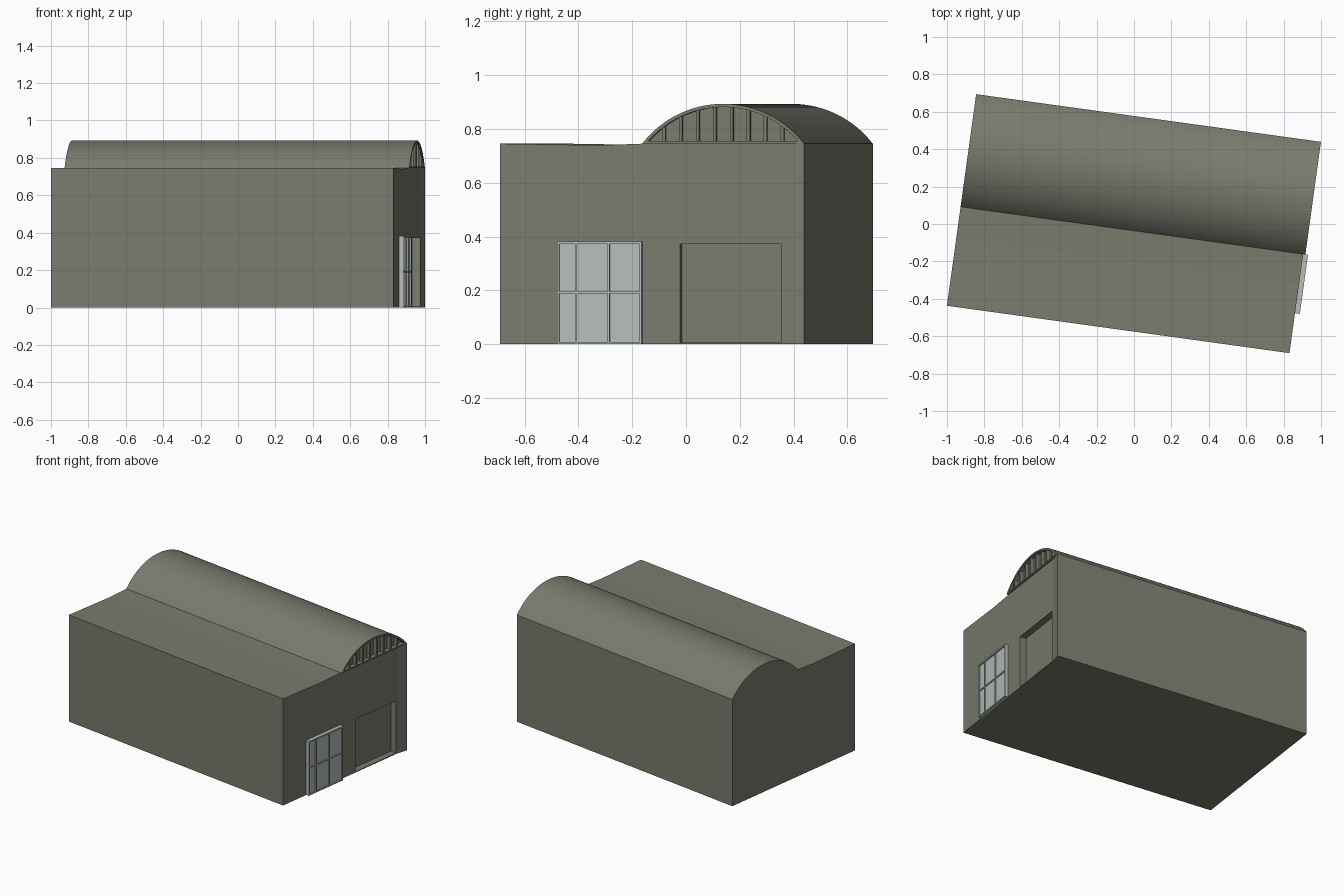
import bpy, bmesh, math
from mathutils import Matrix

if "Cube" in bpy.data.objects:
    bpy.data.objects.remove(bpy.data.objects["Cube"], do_unlink=True)

TURN = Matrix.Rotation(math.radians(-7.87), 4, 'Z')
BACK, FACE, EAVE = -0.931, 0.918, 0.745      # end planes and eave height
VAULT_END = 0.93
MID, HALF, RISE = 0.268, 0.304, 0.148        # vault centre, half span, rise


def material(name, rgb):
    m = bpy.data.materials.new(name)
    m.use_nodes = True
    m.diffuse_color = (*rgb, 1)
    bsdf = m.node_tree.nodes["Principled BSDF"]
    bsdf.inputs["Base Color"].default_value = (*rgb, 1)
    bsdf.inputs["Roughness"].default_value = 0.9
    return m


OLIVE = material("olive grey", (0.195, 0.202, 0.156))
GLASS = material("pale blue grey", (0.46, 0.51, 0.49))


def finish(name, bm, mat):
    bmesh.ops.recalc_face_normals(bm, faces=bm.faces)
    mesh = bpy.data.meshes.new(name)
    bm.to_mesh(mesh)
    bm.free()
    mesh.materials.append(mat)
    ob = bpy.data.objects.new(name, mesh)
    bpy.context.collection.objects.link(ob)
    ob.matrix_world = TURN
    return ob


def extrude_profile(profile, start, end):
    """Solid from a (width, height) profile run along the building."""
    bm = bmesh.new()
    face = bm.faces.new([bm.verts.new((start, v, z)) for v, z in profile])
    out = bmesh.ops.extrude_face_region(bm, geom=[face])["geom"]
    bmesh.ops.translate(bm, vec=(end - start, 0, 0),
                        verts=[g for g in out if isinstance(g, bmesh.types.BMVert)])
    return bm


def box(name, u, v, z, mat):
    rect = [(v[0], z[0]), (v[1], z[0]), (v[1], z[1]), (v[0], z[1])]
    return finish(name, extrude_profile(rect, *u), mat)


def cut(target, cutter):
    cutter.hide_render = True
    mod = target.modifiers.new("cut", 'BOOLEAN')
    mod.operation = 'DIFFERENCE'
    mod.solver = 'EXACT'
    mod.object = cutter
    bpy.context.view_layer.objects.active = target
    bpy.ops.object.modifier_apply(modifier=mod.name)
    bpy.data.objects.remove(cutter, do_unlink=True)


RADIUS = (HALF ** 2 + RISE ** 2) / (2 * RISE)
CENTRE_Z = EAVE + RISE - RADIUS


def arc(radius, base, steps=36):
    """Arc of the vault circle above a base height."""
    a = math.acos((base - CENTRE_Z) / radius)
    return [(MID + radius * math.sin(t), CENTRE_Z + radius * math.cos(t))
            for t in (-a + 2 * a * i / steps for i in range(steps + 1))]


# Main hall with a shallow roof valley and a splayed end strip at the corner
side, bend = MID + HALF, 0.5
bm = extrude_profile([(-0.57, 0), (bend, 0), (side, 0), (side, EAVE), (bend, EAVE),
                      (MID - HALF, EAVE), (-0.2, 0.739), (-0.57, EAVE)], BACK, FACE)
bm.verts.ensure_lookup_table()
for u in (BACK, FACE):
    bmesh.ops.connect_verts(bm, verts=[w for w in bm.verts
                                       if abs(w.co.x - u) < 1e-4 and abs(w.co.y - bend) < 1e-4])
for w in bm.verts:
    if w.co.x > 0 and w.co.y > bend + 0.01:
        w.co.x = VAULT_END
hall = finish("hall", bm, OLIVE)

# Recessed doorway
cut(hall, box("doorway_cutter", (FACE - 0.045, 1.1), (0.105, 0.483), (0.006, 0.372), OLIVE))

# Vaulted roof with a recessed end panel
vault = finish("vault_roof", extrude_profile(arc(RADIUS, EAVE), BACK, VAULT_END), OLIVE)
cut(vault, finish("lunette_cutter",
                  extrude_profile(arc(RADIUS - 0.012, EAVE + 0.009), VAULT_END - 0.03, 1.1), OLIVE))
bpy.ops.object.select_all(action='DESELECT')
vault.select_set(True)
bpy.context.view_layer.objects.active = vault
bpy.ops.object.shade_smooth_by_angle(angle=math.radians(30))

# Upright ribs across the end panel
for i in range(-4, 4):
    v = 0.298 + 0.0635 * i
    reach = max(abs(v - 0.006 - MID), abs(v + 0.006 - MID))
    top = CENTRE_Z + math.sqrt((RADIUS - 0.008) ** 2 - reach ** 2)
    box(f"lunette_rib_{i + 5}", (VAULT_END - 0.032, VAULT_END - 0.006),
        (v - 0.006, v + 0.006), (EAVE + 0.004, top), OLIVE)

# Projecting glazed door: pane, posts, rails
D0, D1, TOP = -0.354, -0.036, 0.382
box("glass_pane", (FACE - 0.01, 0.933), (D0 + 0.004, D1 - 0.004), (0.002, TOP - 0.004), GLASS)
for n, v in enumerate((D0, -0.287, -0.165, D1 - 0.008)):
    box(f"door_post_{n + 1}", (FACE - 0.01, 0.941), (v, v + 0.008), (0, TOP - 0.01), GLASS)
for name, z in (("bottom", 0), ("middle", 0.188)):
    box(f"door_{name}_rail", (FACE - 0.01, 0.939), (D0, D1), (z, z + 0.008), GLASS)
box("door_head", (FACE - 0.01, 0.944), (D0, D1), (TOP - 0.01, TOP), GLASS)
